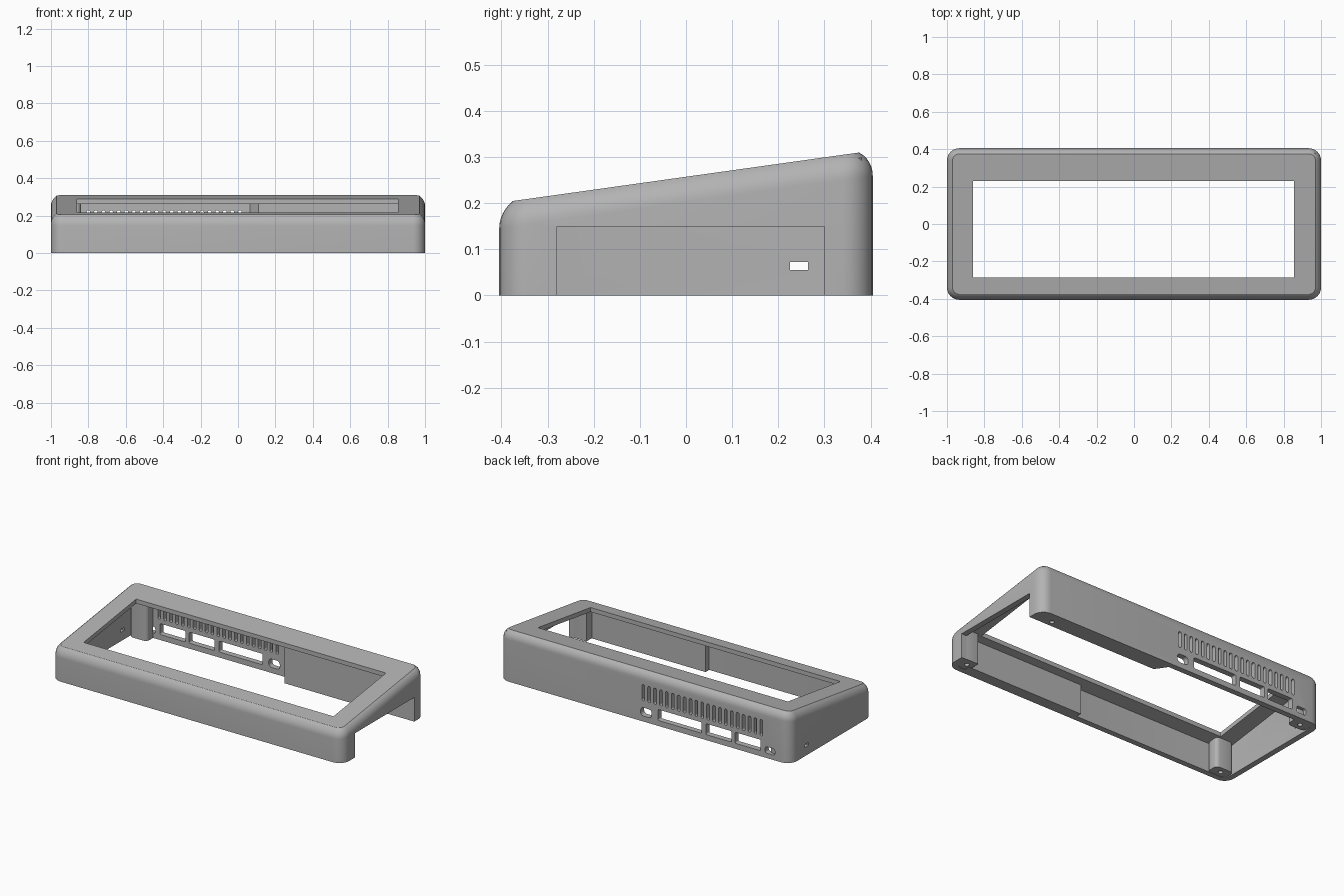
import bpy, bmesh
from math import sin, cos, pi, radians

HX, HY = 1.0, 0.405          # half length and half depth
CORNER, WALL, ROOF = 0.065, 0.035, 0.027

if "Cube" in bpy.data.objects:
    bpy.data.objects.remove(bpy.data.objects["Cube"])

grey = bpy.data.materials.new("matte grey")
grey.use_nodes = True
colour = (0.45, 0.45, 0.45, 1)
grey.diffuse_color = colour
grey.node_tree.nodes["Principled BSDF"].inputs["Base Color"].default_value = colour


def top(y):
    """Height of the sloping lid."""
    return 0.205 + 0.14 * (y + 0.375)


def rounded_rect(hw, hh, r, steps=6):
    pts = []
    for q, (sx, sy) in enumerate([(1, 1), (-1, 1), (-1, -1), (1, -1)]):
        for i in range(steps + 1):
            a = (q + i / steps) * pi / 2
            pts.append((sx * (hw - r) + r * cos(a), sy * (hh - r) + r * sin(a)))
    return pts


def loft(bm, loops):
    rings = [[bm.verts.new(p) for p in loop] for loop in loops]
    n = len(rings[0])
    for a, b in zip(rings, rings[1:]):
        for i in range(n):
            bm.faces.new((a[i], a[(i + 1) % n], b[(i + 1) % n], b[i]))
    bm.faces.new(rings[0][::-1])
    bm.faces.new(rings[-1])


def box(bm, x0, x1, y0, y1, z0, z1=None):
    """Box whose top follows the lid when z1 is left out."""
    plan = [(x0, y0), (x1, y0), (x1, y1), (x0, y1)]
    loft(bm, [[(x, y, z0) for x, y in plan],
              [(x, y, top(y) - 0.012 if z1 is None else z1) for x, y in plan]])


def back_slot(bm, x, z, hw, hh, r):
    """Rounded cutter through the back wall."""
    loft(bm, [[(x + u, y, z + v) for u, v in rounded_rect(hw, hh, r, 4)]
              for y in (0.33, 0.45)])


def make(name, bm):
    bmesh.ops.recalc_face_normals(bm, faces=bm.faces[:])
    mesh = bpy.data.meshes.new(name)
    bm.to_mesh(mesh)
    bm.free()
    mesh.materials.append(grey)
    ob = bpy.data.objects.new(name, mesh)
    bpy.context.scene.collection.objects.link(ob)
    return ob


def cut(ob, bm):
    cutter = make("cutter", bm)
    cutter.hide_render = True
    mod = ob.modifiers.new("cut", 'BOOLEAN')
    mod.operation, mod.solver, mod.object = 'DIFFERENCE', 'EXACT', cutter
    bpy.ops.object.select_all(action='DESELECT')
    bpy.context.view_layer.objects.active = ob
    ob.select_set(True)
    bpy.ops.object.modifier_apply(modifier=mod.name)
    bpy.data.objects.remove(cutter)


# Outer shell: rounded plan with a rounded shoulder under the sloping lid
bm = bmesh.new()
loops = [[(x, y, 0) for x, y in rounded_rect(HX, HY, CORNER)]]
for i in range(7):
    a = radians(57) * i / 6
    inset, drop = 0.0655 * (1 - cos(a)), 0.055 - 0.0655 * sin(a)
    loops.append([(x, y, top(y) - drop) for x, y in
                  rounded_rect(HX - inset, HY - inset, CORNER - inset)])
loft(bm, loops)
shell = make("case_shell", bm)

# Hollow inside
bm = bmesh.new()
plan = rounded_rect(HX - WALL, HY - WALL, CORNER - WALL)
loft(bm, [[(x, y, -0.1) for x, y in plan],
          [(x, y, top(y) - ROOF) for x, y in plan]])
cut(shell, bm)

# Lid window
bm = bmesh.new()
box(bm, -0.86, 0.855, -0.285, 0.23, 0.1, 0.5)
cut(shell, bm)

# Side notch, side hole, vents and ports
bm = bmesh.new()
box(bm, 0.9, 1.1, -0.28, 0.30, -0.1, 0.15)
box(bm, -1.1, -0.9, 0.226, 0.264, 0.055, 0.073)
for i in range(21):
    back_slot(bm, -0.80 + i * 0.0405, 0.178, 0.0095, 0.05, 0.009)
for x0, x1 in [(-0.39, -0.09), (-0.595, -0.42), (-0.795, -0.62)]:
    back_slot(bm, (x0 + x1) / 2, 0.068, (x1 - x0) / 2, 0.034, 0.008)
back_slot(bm, -0.01, 0.06, 0.038, 0.026, 0.02)
back_slot(bm, -0.86, 0.05, 0.033, 0.02, 0.012)
cut(shell, bm)

# Thick inner blocks along the right-hand half
bm = bmesh.new()
plan = [(0.065, 0.38), (0.065, 0.365), (0.11, 0.30), (0.97, 0.30), (0.97, 0.38)]
loft(bm, [[(x, y, 0) for x, y in plan],
          [(x, y, top(y) - 0.012) for x, y in plan]])
back_block = make("back_block", bm)
bm = bmesh.new()
box(bm, 0.10, 0.90, -0.38, -0.335, 0)
front_block = make("front_block", bm)

# Corner posts for the screws
posts = []
for name, x, y in [("front_left", 0.925, -0.325), ("front_right", -0.9, -0.335),
                   ("back_right", -0.9, 0.345)]:
    bm = bmesh.new()
    hw, hh = (0.045, 0.045) if x > 0 else (0.06, 0.04)
    r = 0.004 if x > 0 else 0.025
    plan = [(x + u, y + v) for u, v in rounded_rect(hw, hh, r, 4)]
    loft(bm, [[(u, v, 0.002) for u, v in plan],
              [(u, v, top(v) - 0.012) for u, v in plan]])
    posts.append((make(name + "_post", bm), x, y))

# Screw holes in the underside
for ob, x, y in posts + [(back_block, 0.87, 0.335)]:
    bm = bmesh.new()
    plan = rounded_rect(0.014, 0.014, 0.0139, 4)
    loft(bm, [[(x + u, y + v, z) for u, v in plan] for z in (-0.05, 0.08)])
    cut(ob, bm)

# Smooth rounded faces, keep edges crisp
bpy.ops.object.select_all(action='DESELECT')
for ob in [shell, back_block, front_block] + [p[0] for p in posts]:
    ob.select_set(True)
    bpy.context.view_layer.objects.active = ob
bpy.ops.object.shade_smooth_by_angle(angle=radians(20))
